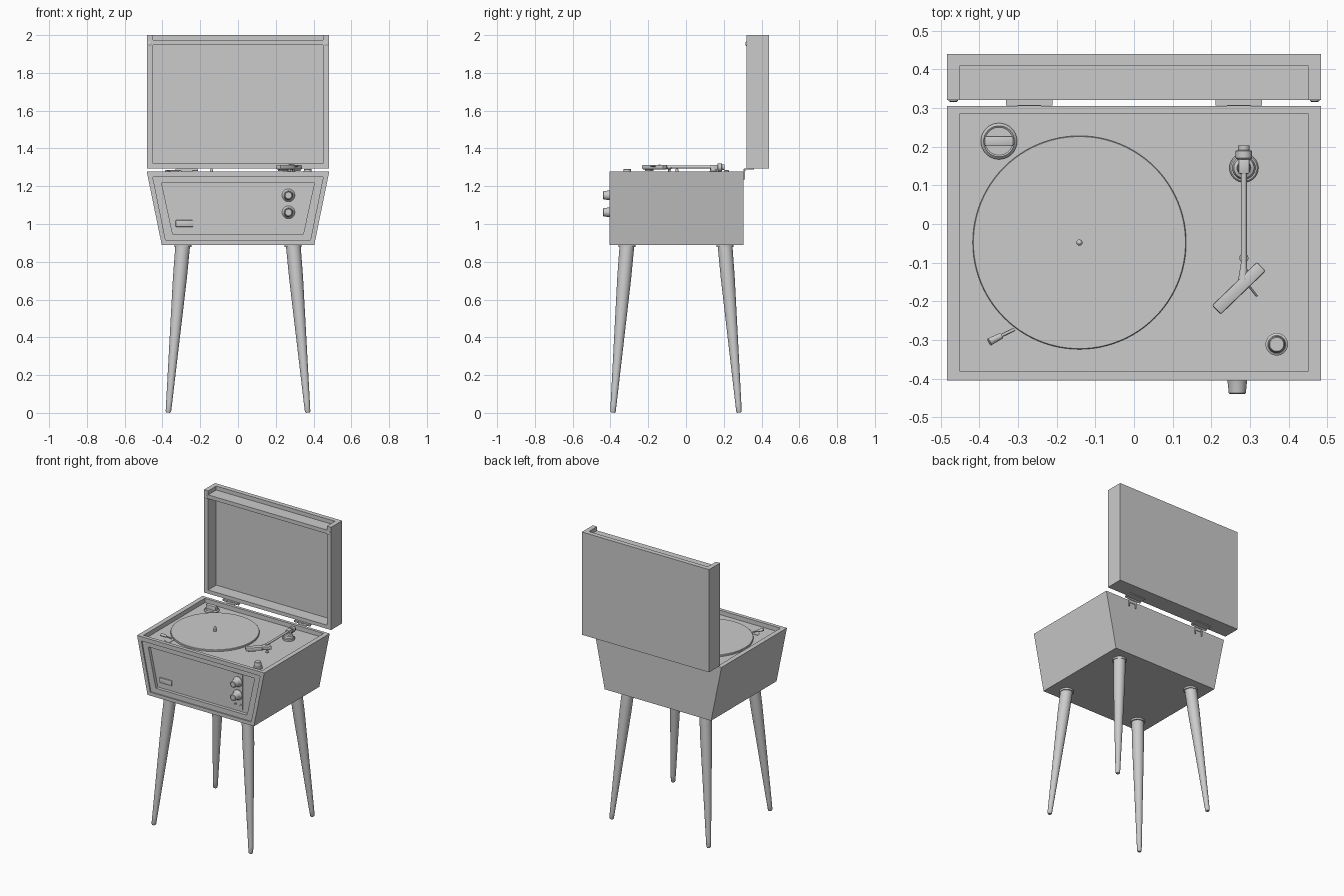
import bpy, bmesh, math
from mathutils import Vector, Matrix

if "Cube" in bpy.data.objects:
    bpy.data.objects.remove(bpy.data.objects["Cube"])


def finish(name, bm, smooth=False):
    bmesh.ops.recalc_face_normals(bm, faces=bm.faces)
    me = bpy.data.meshes.new(name)
    bm.to_mesh(me)
    bm.free()
    if smooth:
        for p in me.polygons:
            p.use_smooth = True
        me.set_sharp_from_angle(angle=math.radians(35))
    ob = bpy.data.objects.new(name, me)
    bpy.context.collection.objects.link(ob)
    return ob


def boxes(name, spans, bevel=0):
    """One object from several (x0, x1, y0, y1, z0, z1) blocks."""
    bm = bmesh.new()
    for x0, x1, y0, y1, z0, z1 in spans:
        m = Matrix.Translation(((x0 + x1) / 2, (y0 + y1) / 2, (z0 + z1) / 2))
        m = m @ Matrix.Diagonal((x1 - x0, y1 - y0, z1 - z0, 1))
        bmesh.ops.create_cube(bm, size=1, matrix=m)
    if bevel:
        bmesh.ops.bevel(bm, geom=bm.edges[:], offset=bevel, segments=2, affect='EDGES', profile=0.5)
    return finish(name, bm, bevel > 0)


def lathe(name, profile, start, axis=(0, 0, 1), n=32):
    """Revolve (radius, distance) points about an axis from start; ends are capped."""
    bm = bmesh.new()
    rot = Vector((0, 0, 1)).rotation_difference(Vector(axis)).to_matrix()
    rings = []
    for r, h in profile:
        rings.append([bm.verts.new(Vector(start) + rot @ Vector(
            (r * math.cos(2 * math.pi * i / n), r * math.sin(2 * math.pi * i / n), h)))
            for i in range(n)])
    for a, b in zip(rings, rings[1:]):
        for i in range(n):
            j = (i + 1) % n
            bm.faces.new((a[i], a[j], b[j], b[i]))
    bm.faces.new(rings[0])
    bm.faces.new(rings[-1])
    return finish(name, bm, True)


def rod(name, p, q, r0, r1, n=20):
    d = Vector(q) - Vector(p)
    return lathe(name, [(r0, 0), (r1, d.length)], p, d.normalized(), n)


# Cabinet: tapered box with a framed recess in front and a sunken deck on top
TOP, BOT, FRONT, BACK, DECK = 1.277, 0.89, -0.405, 0.305, 1.247
bm = bmesh.new()


def trapezoid(xt, xb, zt, zb, y):
    return [bm.verts.new(v) for v in ((-xt, y, zt), (xt, y, zt), (xb, y, zb), (-xb, y, zb))]


def bridge(loops, cap=True):
    for a, b in zip(loops, loops[1:]):
        for i in range(4):
            j = (i + 1) % 4
            bm.faces.new((a[i], a[j], b[j], b[i]))
    if cap:
        bm.faces.new(loops[-1])


front = trapezoid(0.483, 0.404, TOP, BOT, FRONT)
back = trapezoid(0.483, 0.404, TOP, BOT, BACK)
bm.faces.new(back)
for i in (1, 2, 3):
    j = (i + 1) % 4
    bm.faces.new((front[i], front[j], back[j], back[i]))
bridge([front,
        trapezoid(0.451, 0.383, 1.248, 0.914, FRONT),
        trapezoid(0.451, 0.383, 1.248, 0.914, FRONT + 0.008),
        trapezoid(0.404, 0.346, 1.216, 0.948, FRONT + 0.008),
        trapezoid(0.404, 0.346, 1.216, 0.948, FRONT + 0.03)])
well = [[bm.verts.new((x, y, z)) for x, y in
         ((-0.451, -0.38), (0.451, -0.38), (0.451, 0.285), (-0.451, 0.285))] for z in (TOP, DECK)]
bridge([[front[0], front[1], back[1], back[0]]] + well)
finish("cabinet", bm)

# Tapered splayed legs with collars
for sx, side in ((-1, "left"), (1, "right")):
    for sy, end in ((-1, "front"), (1, "back")):
        top = Vector((sx * 0.292, -0.053 + sy * 0.259, 0.895))
        foot = Vector((sx * 0.369, -0.053 + sy * 0.334, 0.002))
        d = top - foot
        L = d.length
        lathe(f"{end}_{side}_leg", [(0.011, 0), (0.0145, 0.006), (0.016, 0.05), (0.037, L * 0.8),
                                    (0.039, L)], foot, d.normalized())
        lathe(f"{end}_{side}_leg_collar", [(0.045, 0), (0.045, 0.014)], (top.x, top.y, 0.878))

# Lid standing open: back panel, sides, bottom rail and sunken top rail
boxes("lid", [(-0.483, -0.451, 0.32, 0.44, 1.295, 2.0),
              (0.451, 0.483, 0.32, 0.44, 1.295, 2.0),
              (-0.451, 0.451, 0.408, 0.44, 1.295, 2.0),
              (-0.451, 0.451, 0.32, 0.408, 1.295, 1.32),
              (-0.451, 0.451, 0.32, 0.408, 1.947, 1.973)])
for s, side in ((-1, "left"), (1, "right")):
    lathe(f"lid_bumper_{side}", [(0.012, 0), (0.012, 0.004), (0.009, 0.006)],
          (s * 0.467, 0.322, 1.955), (0, -1, 0), 16)
    # Hinge leaves and barrel
    x = s * 0.271
    boxes(f"hinge_{side}", [(x - 0.06, x + 0.06, 0.306, 0.36, 1.289, 1.295),
                            (x - 0.03, x - 0.022, 0.305, 0.312, 1.235, 1.29),
                            (x + 0.022, x + 0.03, 0.305, 0.312, 1.235, 1.29),
                            (x - 0.03, x + 0.03, 0.305, 0.309, 1.262, 1.29)])
    rod(f"hinge_barrel_{side}", (x - 0.06, 0.312, 1.287), (x + 0.06, 0.312, 1.287), 0.006, 0.006, 12)

# Front control strip, knobs, sockets and blank badge
PANEL = FRONT + 0.03
boxes("control_strip", [(0.23, 0.302, PANEL - 0.006, PANEL + 0.005, 0.964, 1.206)])
for i, z in enumerate((1.152, 1.062)):
    lathe(f"control_knob_{i + 1}", [(0.034, 0), (0.034, 0.012), (0.028, 0.018), (0.026, 0.025),
                                    (0.022, 0.062), (0.019, 0.065), (0.017, 0.062)],
          (0.267, PANEL, z), (0, -1, 0))
for i, x in enumerate((0.248, 0.284)):
    lathe(f"socket_{i + 1}", [(0.008, 0), (0.008, 0.01), (0.005, 0.01), (0.005, 0.007)],
          (x, PANEL, 0.995), (0, -1, 0), 16)
boxes("badge", [(-0.33, -0.237, PANEL - 0.009, PANEL + 0.005, 0.985, 1.02)], 0.003)

# Platter and spindle
lathe("platter", [(0.272, 0), (0.276, 0.002), (0.276, 0.012), (0.274, 0.014)], (-0.141, -0.048, DECK), n=96)
lathe("spindle", [(0.008, 0), (0.008, 0.03), (0.005, 0.036), (0.002, 0.038)], (-0.141, -0.048, DECK + 0.01), n=16)

# Single-record adapter holder with grip bar
lathe("adapter", [(0.047, 0), (0.047, 0.006), (0.04, 0.013), (0.036, 0.01)], (-0.349, 0.214, DECK))
boxes("adapter_grip", [(-0.386, -0.312, 0.201, 0.227, DECK, 1.285)], 0.004)

# Volume knob on the deck
lathe("deck_knob", [(0.029, 0), (0.029, 0.01), (0.023, 0.014), (0.02, 0.042), (0.018, 0.044)],
      (0.369, -0.311, DECK))

# Speed selector: quarter plate and lever
bm = bmesh.new()
pts = [(-0.291, -0.262)] + [(-0.291 + 0.07 * math.cos(a), -0.262 + 0.07 * math.sin(a))
                            for a in (math.pi * (1 + k / 32) for k in range(17))]
f = bm.faces.new([bm.verts.new((x, y, DECK - 0.002)) for x, y in pts])
ext = bmesh.ops.extrude_face_region(bm, geom=[f])
bmesh.ops.translate(bm, vec=(0, 0, 0.005),
                    verts=[v for v in ext["geom"] if isinstance(v, bmesh.types.BMVert)])
finish("selector_plate", bm)
rod("selector_arm", (-0.31, -0.273, 1.25), (-0.35, -0.292, 1.268), 0.004, 0.004, 12)
rod("selector_tip", (-0.343, -0.289, 1.265), (-0.374, -0.305, 1.275), 0.008, 0.01, 16)

# Tonearm: stepped base, yoke, tube, counterweight and arm rest
AX, AZ = 0.284, 1.302
lathe("tonearm_base", [(0.0375, 0), (0.0375, 0.012), (0.034, 0.016), (0.03, 0.016), (0.026, 0.03),
                       (0.018, 0.034), (0.016, 0.056)], (AX, 0.145, DECK))
boxes("tonearm_yoke", [(AX - 0.014, AX + 0.014, 0.13, 0.168, 1.288, 1.312)], 0.003)
rod("tonearm_tube", (AX, 0.17, AZ), (AX, -0.105, AZ), 0.0075, 0.0075)
rod("tonearm_neck", (AX, -0.1, AZ), (AX - 0.002, -0.145, AZ), 0.0075, 0.013)
lathe("counterweight", [(0.018, 0), (0.021, 0.003), (0.021, 0.022), (0.015, 0.024), (0.015, 0.036)],
      (AX, 0.167, 1.3), (0, 1, 0))
lathe("arm_rest", [(0.012, 0), (0.012, 0.005), (0.006, 0.008), (0.006, 0.04), (0.012, 0.046),
                   (0.012, 0.052)], (AX, -0.088, DECK), n=16)

# Angled headshell with finger lift and stylus block
shell = boxes("headshell", [(-0.081, 0.081, -0.0165, 0.0165, -0.012, 0.012)], 0.005)
block = boxes("stylus_block", [(-0.065, -0.02, -0.01, 0.01, -0.02, -0.01)])
for ob in (shell, block):
    ob.location = (0.271, -0.166, 1.301)
    ob.rotation_euler = (0, 0, math.radians(44))
rod("finger_lift", (0.293, -0.155, 1.303), (0.318, -0.187, 1.306), 0.003, 0.003, 10)
